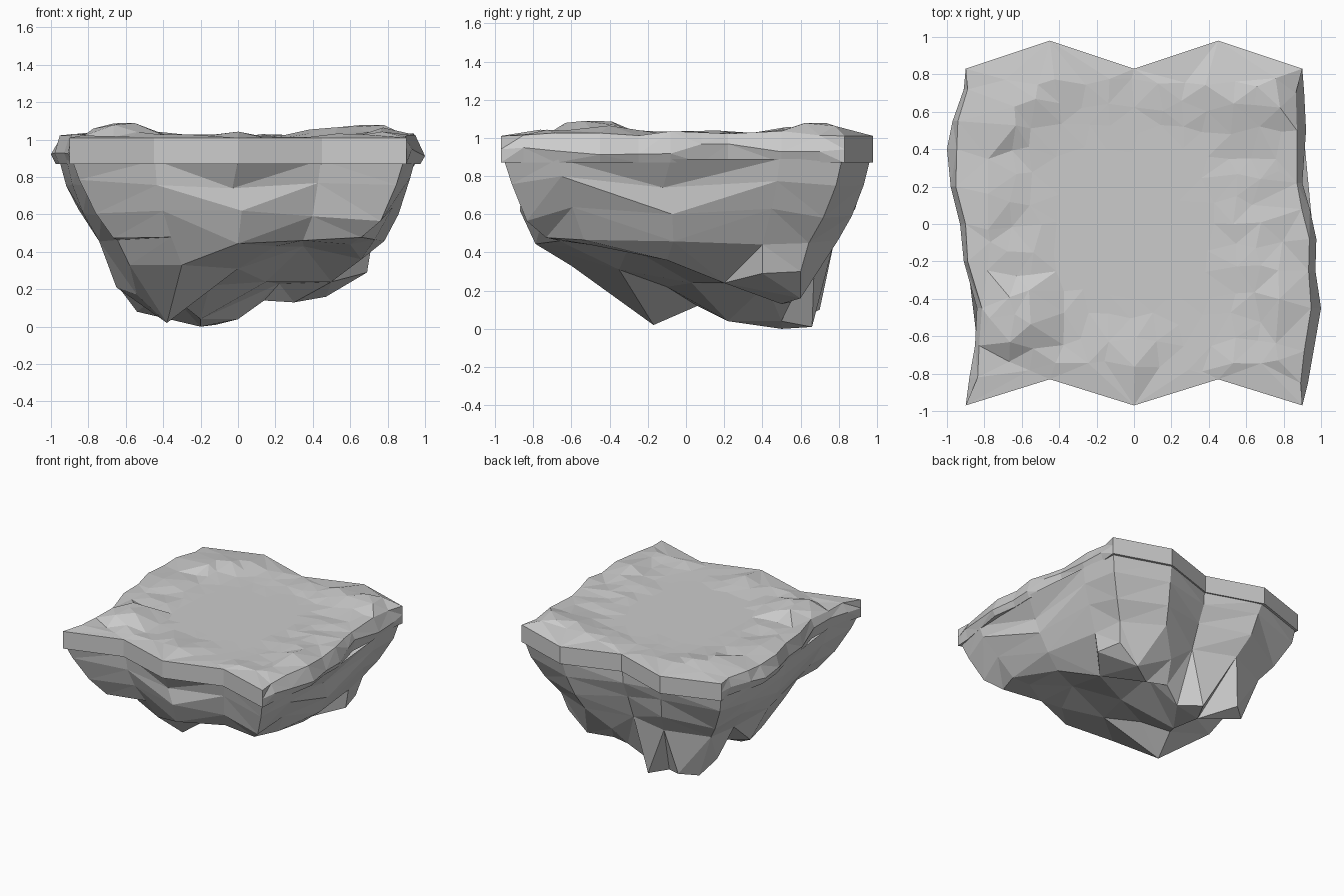
import bpy, bmesh, random
from mathutils import Vector
from mathutils.geometry import delaunay_2d_cdt

if "Cube" in bpy.data.objects:
    bpy.data.objects.remove(bpy.data.objects["Cube"])

random.seed(7)
jit = lambda a: random.uniform(-a, a)

# Island outline, counter-clockwise: zigzag front and back, ragged sides
front = [(-.9, -.97), (-.45, -.83), (0, -.97), (.45, -.83), (.9, -.97)]
right = [(.93, -.85), (.96, -.68), (1.0, -.45), (.97, -.25), (.975, -.08),
         (.94, .08), (.9, .22), (.92, .5), (.91, .7)]
back = [(.9, .83), (.45, .98), (0, .83), (-.45, .98), (-.9, .83)]
left = [(-.91, .72), (-.97, .55), (-1.0, .4), (-.98, .2), (-.93, 0),
        (-.91, -.2), (-.84, -.45), (-.85, -.65), (-.88, -.82)]
outline = front + right + back + left


def add_ring(bm, pts):
    return [bm.verts.new(p) for p in pts]


def loft(bm, a, b):
    n = len(a)
    for i in range(n):
        j = (i + 1) % n
        if i % 2:
            bm.faces.new((a[i], a[j], b[j]))
            bm.faces.new((a[i], b[j], b[i]))
        else:
            bm.faces.new((a[i], a[j], b[i]))
            bm.faces.new((a[j], b[j], b[i]))


def fill(bm, ring, pts):
    """Triangulate the inside of a ring through extra 3D points."""
    allv = ring + [bm.verts.new(p) for p in pts]
    res = delaunay_2d_cdt([Vector((v.co.x, v.co.y)) for v in allv], [],
                          [list(range(len(ring)))], 1, 1e-5)
    src = res[3]
    for f in res[2]:
        vs = [allv[src[i][0]] for i in f if src[i]]
        if len(set(vs)) >= 3:
            bm.faces.new(vs)


def finish(bm, name):
    bmesh.ops.delete(bm, geom=[v for v in bm.verts if not v.link_faces],
                     context='VERTS')
    bmesh.ops.recalc_face_normals(bm, faces=bm.faces)
    top = max(bm.faces, key=lambda f: f.calc_center_median().z)
    if name == "top_slab" and top.normal.z < 0:
        bmesh.ops.reverse_faces(bm, faces=bm.faces)
    low = min(bm.faces, key=lambda f: f.calc_center_median().z)
    if name == "rock_base" and low.normal.z > 0:
        bmesh.ops.reverse_faces(bm, faces=bm.faces)
    me = bpy.data.meshes.new(name)
    bm.to_mesh(me)
    bm.free()
    bpy.context.collection.objects.link(bpy.data.objects.new(name, me))


# Top slab: rounded ragged sides, straight front and back, bumpy border
bm = bmesh.new()
side = set(right + left)


def bump(x, y):
    w = min(1, max(0, (max(abs(x) - .42, abs(y) - .5)) / .25))
    g = lambda cx, cy, h: h * max(0, 1 - ((x - cx) ** 2 + (y - cy) ** 2) / .05)
    return w * random.uniform(0, .035) + g(-.58, -.5, .075) + g(.52, .68, .045) \
        + g(-.62, .65, .03) + g(.82, .65, .04) + g(.84, -.3, .03)


top, mid, low, under = [], [], [], []
for p in outline:
    x, y = p
    s = p in side
    top.append((x * (.965 + jit(.02)) if s else x, y,
                1.01 + random.uniform(0, .03) if s else 1.01))
    mid.append((x, y, .94 + (jit(.03) if s else 0)))
    low.append((x * .975 if s else x, y, .87))
    under.append((x * .92, y * .92, .875))
rings = [add_ring(bm, r) for r in (top, mid, low, under)]
for a, b in zip(rings, rings[1:]):
    loft(bm, a, b)
inner = []
for i in range(-6, 7):
    for j in range(-6, 7):
        x, y = i * .132 + jit(.035), j * .127 + jit(.035)
        if abs(x) < .8 and abs(y) < .79:
            inner.append((x, y, 1.01 + bump(x, y)))
fill(bm, rings[0], inner)
finish(bm, "top_slab")

# Rock base: tapering walls, then hanging lumps
bm = bmesh.new()
cols = front + [right[i] for i in (1, 4, 7)] + back + [left[i] for i in (1, 4, 7)]


def wall(scale, pull, z, sx, zj, j):
    pts = []
    for x, y in cols:
        c = min(1, abs(x * y) / .85) ** 2
        k = scale - pull * c + jit(j)
        pts.append(Vector((x * k * sx, y * k, z + jit(zj))))
    return pts


rim = wall(.985, 0, .89, 1, 0, 0)
brow = wall(.965, .02, .77, 1, .03, .015)
shoulder = wall(.905, .04, .60, .985, .04, .015)
shoulder[2] = Vector((.02, -.87, .62))
brow[2] = Vector((-.03, -.86, .74))         # pocket in the front wall
brow[6] = Vector((.86, -.12, .74))          # pocket in the right wall
waist = wall(.82, .07, .46, .97, .02, .015)
rings = [add_ring(bm, r) for r in (rim, brow, shoulder, waist)]
for a, b in zip(rings, rings[1:]):
    loft(bm, a, b)
lumps = [(-.38, -.17, .02), (-.3, -.6, .33), (-.54, -.22, .17), (-.65, .1, .21),
         (-.63, .5, .2), (-.54, .6, .08), (-.2, .5, 0), (-.12, .66, .01),
         (-.42, .7, .1), (-.2, .22, .04), (0, .5, .04), (.14, .55, .14),
         (.22, .42, .23), (.3, .5, .13), (.47, .6, .16), (.69, .4, .29),
         (.5, .2, .24), (.15, .03, .24), (.66, -.1, .36), (.35, -.3, .43),
         (.6, -.5, .44), (0, -.35, .31), (.2, -.6, .43), (-.15, -.1, .22),
         (-.3, .06, .12), (-.38, .25, .2), (.64, .6, .3), (.2, .67, .29),
         (-.58, -.45, .33), (-.15, .73, .13)]
fill(bm, rings[-1], lumps)
finish(bm, "rock_base")
